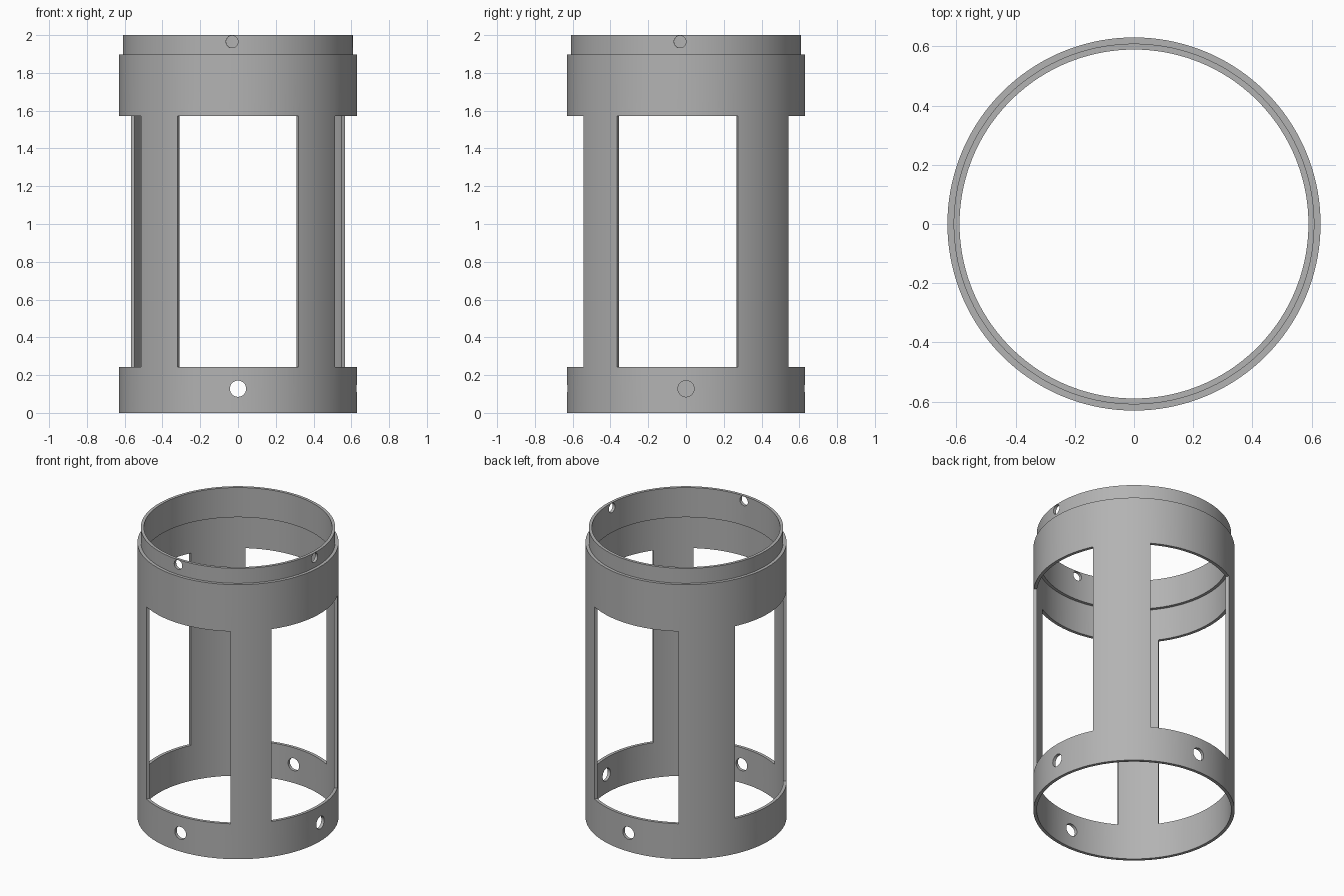
import bpy, bmesh, math
from mathutils import Matrix

if "Cube" in bpy.data.objects:
    bpy.data.objects.remove(bpy.data.objects["Cube"], do_unlink=True)

SEGMENTS = 144
R_OUT, R_MID, R_IN = 0.63, 0.609, 0.589

grey = bpy.data.materials.new("plain grey")
grey.use_nodes = True
colour = (0.45, 0.45, 0.45, 1)
grey.diffuse_color = colour
grey.node_tree.nodes["Principled BSDF"].inputs["Base Color"].default_value = colour


def make_object(name, bm):
    bmesh.ops.recalc_face_normals(bm, faces=bm.faces)
    mesh = bpy.data.meshes.new(name)
    bm.to_mesh(mesh)
    bm.free()
    obj = bpy.data.objects.new(name, mesh)
    bpy.context.collection.objects.link(obj)
    return obj


def sector(name, r0, r1, z0, z1, start=0, end=360):
    """Ring, or part of one between two angles in degrees."""
    closed = end - start == 360
    steps = SEGMENTS if closed else 40
    bm = bmesh.new()
    loops = []
    for i in range(steps if closed else steps + 1):
        a = math.radians(start + (end - start) * i / steps)
        loops.append([bm.verts.new((r * math.cos(a), r * math.sin(a), z))
                      for r, z in ((r0, z0), (r1, z0), (r1, z1), (r0, z1))])
    pairs = list(zip(loops, loops[1:] + loops[:1] if closed else loops[1:]))
    for a, b in pairs:
        for k in range(4):
            n = (k + 1) % 4
            bm.faces.new((a[k], a[n], b[n], b[k]))
    if not closed:
        bm.faces.new(loops[0])
        bm.faces.new(loops[-1])
    return make_object(name, bm)


def drill(name, angle, z, radius):
    """Radial cylinder used to drill one hole through a wall."""
    bm = bmesh.new()
    bmesh.ops.create_cone(bm, cap_ends=True, segments=32, radius1=radius,
                          radius2=radius, depth=0.3)
    bm.transform(Matrix.Rotation(math.radians(angle), 4, 'Z')
                 @ Matrix.Translation((0.6, 0, z))
                 @ Matrix.Rotation(math.pi / 2, 4, 'Y'))
    return make_object(name, bm)


def cut(obj, cutters):
    for c in cutters:
        mod = obj.modifiers.new("cut", 'BOOLEAN')
        mod.operation = 'DIFFERENCE'
        mod.solver = 'EXACT'
        mod.object = c
    bpy.context.view_layer.update()
    graph = bpy.context.evaluated_depsgraph_get()
    mesh = bpy.data.meshes.new_from_object(obj.evaluated_get(graph))
    obj.modifiers.clear()
    obj.data = mesh
    for c in cutters:
        bpy.data.objects.remove(c, do_unlink=True)


def finish(obj):
    obj.data.materials.clear()
    obj.data.materials.append(grey)
    bpy.ops.object.select_all(action='DESELECT')
    obj.select_set(True)
    bpy.context.view_layer.objects.active = obj
    bpy.ops.object.shade_smooth_by_angle(angle=math.radians(30))


# Main tube: four tall windows leave narrow front and wide back pillars
body = sector("tube_body", R_MID, R_OUT, 0, 1.897)
windows = [(-35.5, 26), (59.4, 120.6), (154, 215.5), (239.4, 300.6)]
cutters = [sector("window_cutter", 0.5, 0.75, 0.244, 1.573, a, b) for a, b in windows]
cutters += [drill("hole_cutter", 90 * i, 0.128, 0.043) for i in range(4)]
cut(body, cutters)
finish(body)

# Inner collar standing out of the top, with slightly turned screw holes
collar = sector("top_collar", R_IN, R_MID, 1.795, 2)
cut(collar, [drill("hole_cutter", 90 * i - 3, 1.965, 0.032) for i in range(4)])
finish(collar)
